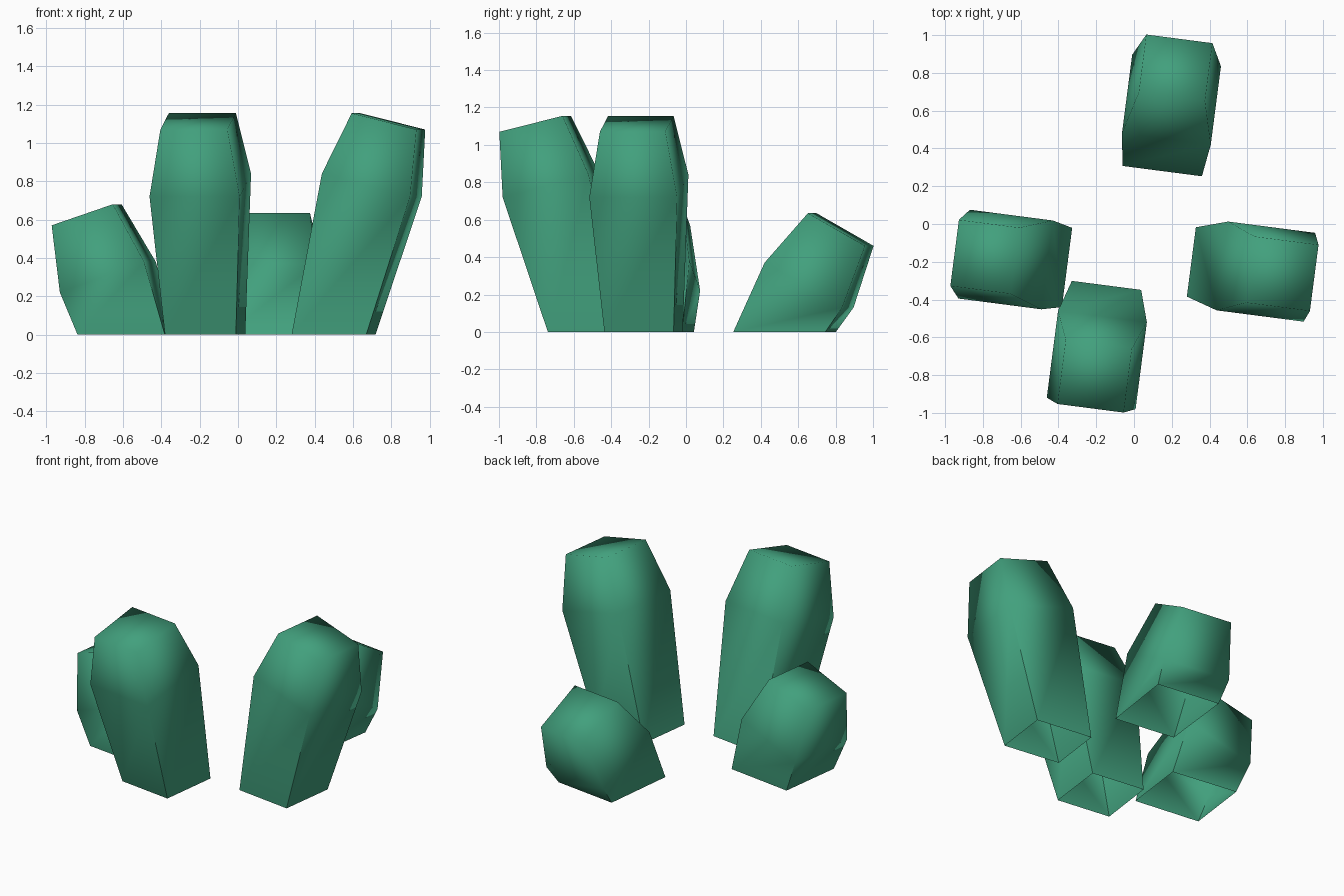
import bpy, bmesh, math
from mathutils import Vector, Matrix

if "Cube" in bpy.data.objects:
    bpy.data.objects.remove(bpy.data.objects["Cube"])

green = bpy.data.materials.new("leaf_green")
green.diffuse_color = (0.054, 0.352, 0.205, 1)
green.use_nodes = True
green.node_tree.nodes["Principled BSDF"].inputs["Base Color"].default_value = green.diffuse_color

YAW = math.radians(-7.4)   # whole cluster is turned slightly

# Side profiles: inner then outer rung of the base, middle and top ring
# as (distance outward, height, width)
TALL = [((.341, 0, .37), (.734, 0, .373)),
        ((.507, .84, .474), (.971, .72, .474)),
        ((.656, 1.155, .353), (.997, 1.07, .353))]
SHORT_BACK = [((.297, 0, .424), (.794, 0, .44)),
              ((.469, .37, .474), (.887, .13, .474)),
              ((.695, .635, .353), (1.003, .46, .353))]
SHORT_LEFT = [((.322, 0, .423), (.781, 0, .43)),
              ((.428, .38, .474), (.871, .22, .474)),
              ((.600, .68, .353), (.922, .57, .353))]


def crystal(name, profile, heading, side, shift=0.0):
    """Leaning four-sided block, open at the base, capped at the top."""
    rot = Matrix.Rotation(math.radians(heading) + YAW, 3, 'Z')
    bm = bmesh.new()
    rings = []
    for (ri, zi, wi), (ro, zo, wo) in profile:
        pts = [(ri, -wi / 2, zi), (ro, -wo / 2, zo),
               (ro, wo / 2, zo), (ri, wi / 2, zi)]
        rings.append([bm.verts.new(rot @ Vector((x + shift, y + side, z)))
                      for x, y, z in pts])
    for low, high in zip(rings, rings[1:]):
        for i in range(4):
            j = (i + 1) % 4
            bm.faces.new((low[i], low[j], high[j], high[i]))
    bm.faces.new(rings[-1])
    for f in bm.faces:
        f.smooth = True
    # crisp corners on the lower shaft, rounded shading above
    for a, b in zip(rings[0], rings[1]):
        bm.edges.get((a, b)).smooth = False
    mesh = bpy.data.meshes.new(name)
    bm.to_mesh(mesh)
    bm.free()
    mesh.materials.append(green)
    bpy.context.collection.objects.link(bpy.data.objects.new(name, mesh))


# Four blocks leaning outward from the centre
crystal("front_block", TALL, -90, -.1025)
crystal("right_block", TALL, 0, -.16, -.014)
crystal("back_block", SHORT_BACK, 90, -.112)
crystal("left_block", SHORT_LEFT, 180, .274)
